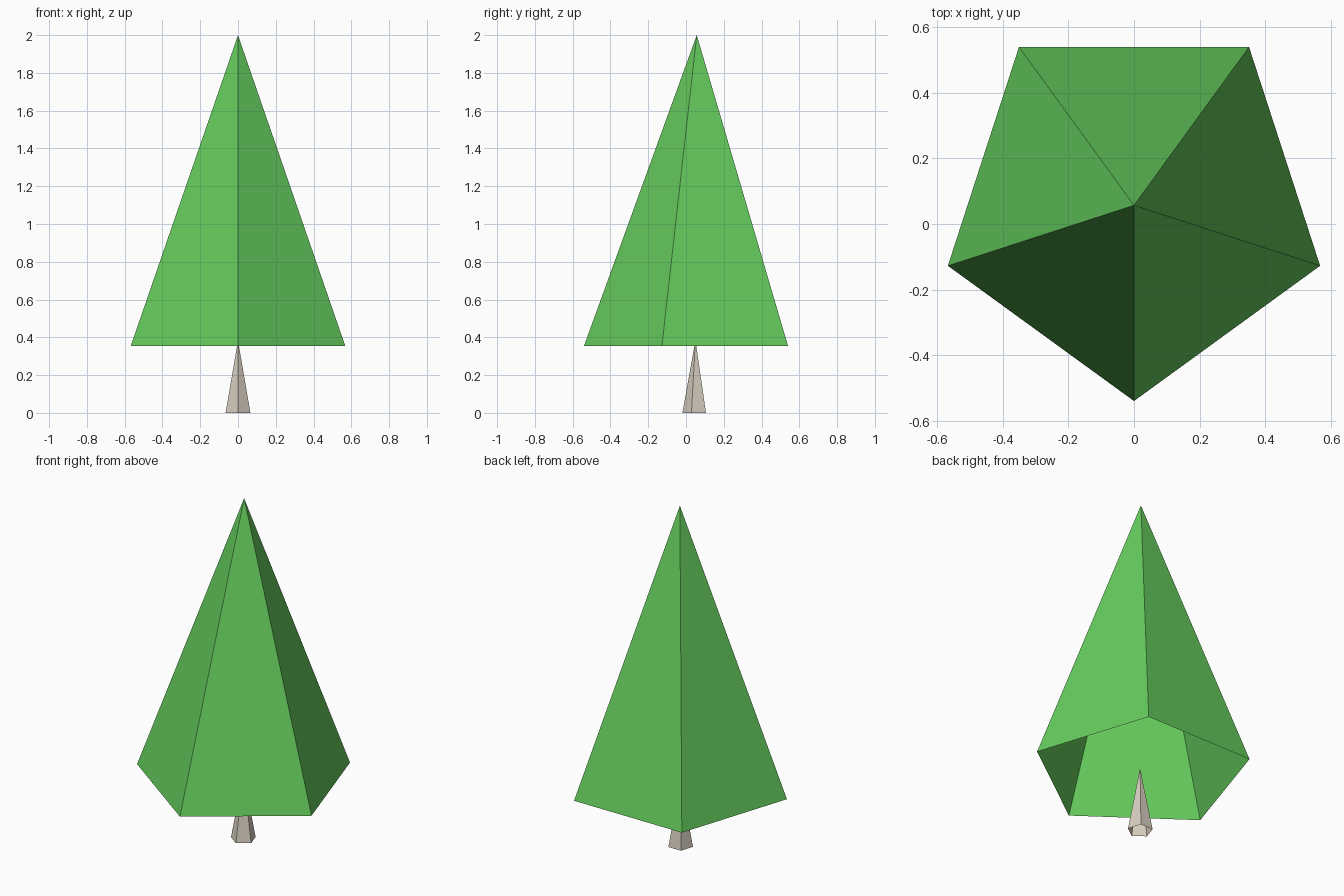
import bpy
import bmesh
import math

cube = bpy.data.objects.get("Cube")
if cube:
    bpy.data.objects.remove(cube, do_unlink=True)


def make_material(name, color):
    mat = bpy.data.materials.new(name)
    mat.use_nodes = True
    mat.diffuse_color = color
    mat.node_tree.nodes["Principled BSDF"].inputs["Base Color"].default_value = color
    return mat


def open_cone(name, radius, center_y, base_z, tip_z, mat, sides=5):
    """Flat-sided cone without a base, one corner facing the front."""
    bm = bmesh.new()
    tip = bm.verts.new((0, center_y, tip_z))
    ring = []
    for i in range(sides):
        a = -math.pi / 2 + math.tau * i / sides
        ring.append(bm.verts.new((radius * math.cos(a),
                                  center_y + radius * math.sin(a), base_z)))
    for i in range(sides):
        bm.faces.new((ring[i], ring[(i + 1) % sides], tip))
    mesh = bpy.data.meshes.new(name)
    bm.to_mesh(mesh)
    bm.free()
    mesh.materials.append(mat)
    obj = bpy.data.objects.new(name, mesh)
    bpy.context.collection.objects.link(obj)
    return obj


leaf_green = make_material("leaf green", (0.13, 0.60, 0.11, 1))
pale_bark = make_material("pale bark", (0.68, 0.62, 0.52, 1))

# Hollow foliage
open_cone("foliage", 0.597, 0.057, 0.355, 2.0, leaf_green)

# Tapered trunk, ending inside the foliage
open_cone("trunk", 0.069, 0.05, 0.0, 0.385, pale_bark)
